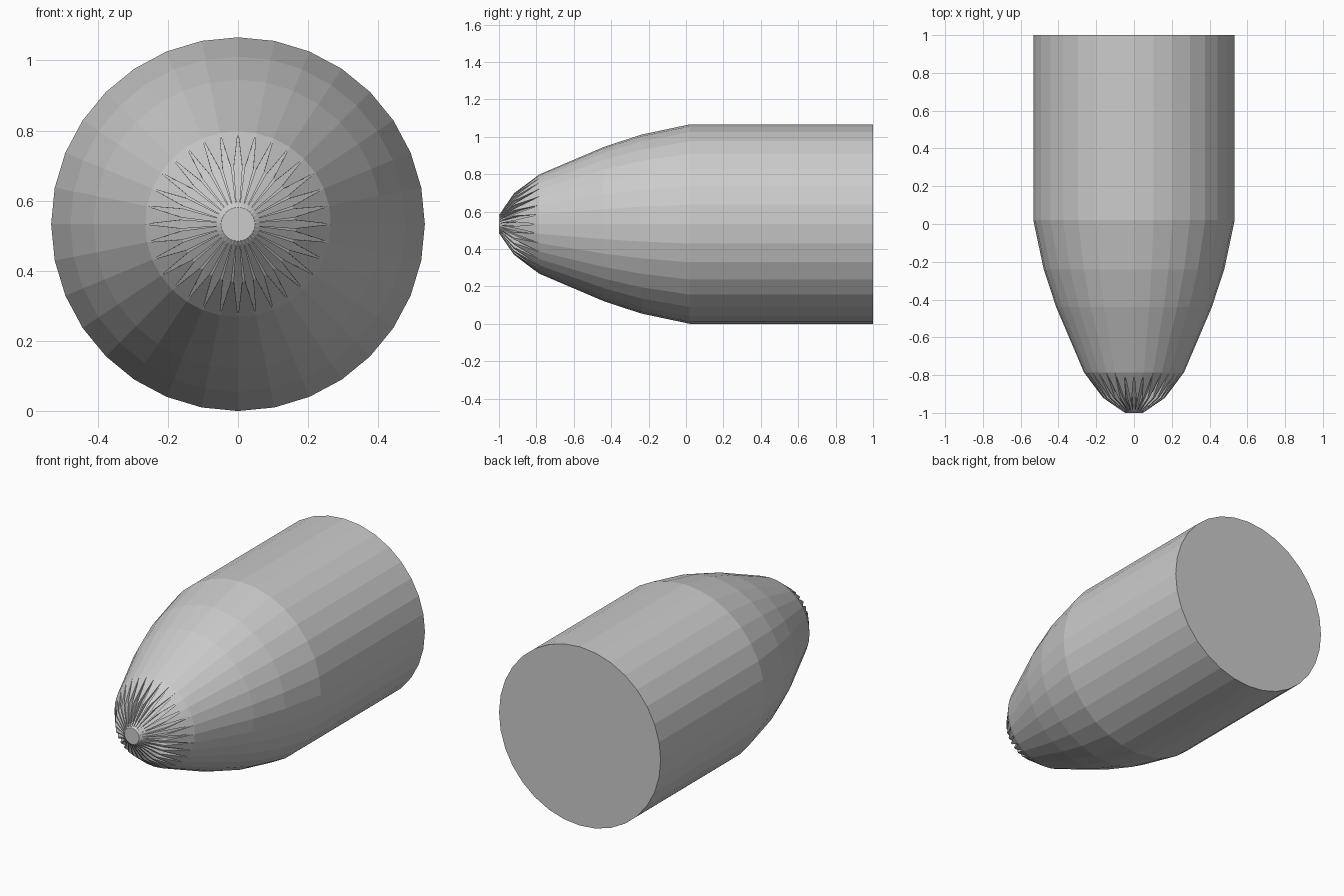
import bpy, bmesh
from math import sin, cos, tau

if "Cube" in bpy.data.objects:
    bpy.data.objects.remove(bpy.data.objects["Cube"])

N = 32            # sides around the body
R = 0.533         # body radius, also the axis height
bm = bmesh.new()


def vert(step, y, r):
    a = tau * step / N
    return bm.verts.new((r * sin(a), y, R + r * cos(a)))


# Body and ogive rings, back to front
profile = [(1.0, R), (0.02, R), (-0.24, 0.478), (-0.44, 0.412), (-0.785, 0.265)]
rings = [[vert(k, y, r) for k in range(N)] for y, r in profile]
bm.faces.new(rings[0])
for a, b in zip(rings, rings[1:]):
    for k in range(N):
        j = (k + 1) % N
        bm.faces.new((a[k], a[j], b[j], b[k]))

# Grooved nose: each groove runs from a shoulder point down to the tip
W = 0.36          # half groove width, in side steps


def pair(y, r):
    return [(vert(k - W, y, r), vert(k + W, y, r)) for k in range(N)]


shoulder = rings[-1]
ridge = pair(-0.92, 0.165)
floor = pair(-0.885, 0.163)
tip = pair(-1.0, 0.048)
for k in range(N):
    j = (k + 1) % N
    # land between two grooves
    bm.faces.new((shoulder[k], shoulder[j], ridge[j][0], ridge[k][1]))
    bm.faces.new((ridge[k][1], ridge[j][0], tip[j][0], tip[k][1]))
    # groove floor
    bm.faces.new((shoulder[k], floor[k][1], floor[k][0]))
    bm.faces.new((floor[k][0], floor[k][1], tip[k][1], tip[k][0]))
    # groove walls
    for s in (0, 1):
        bm.faces.new((shoulder[k], ridge[k][s], floor[k][s]))
        bm.faces.new((ridge[k][s], tip[k][s], floor[k][s]))
bm.faces.new([v for p in tip for v in p])

bmesh.ops.recalc_face_normals(bm, faces=bm.faces[:])
mesh = bpy.data.meshes.new("grooved_nose_cylinder")
bm.to_mesh(mesh)
bm.free()
bpy.context.collection.objects.link(bpy.data.objects.new("grooved_nose_cylinder", mesh))
